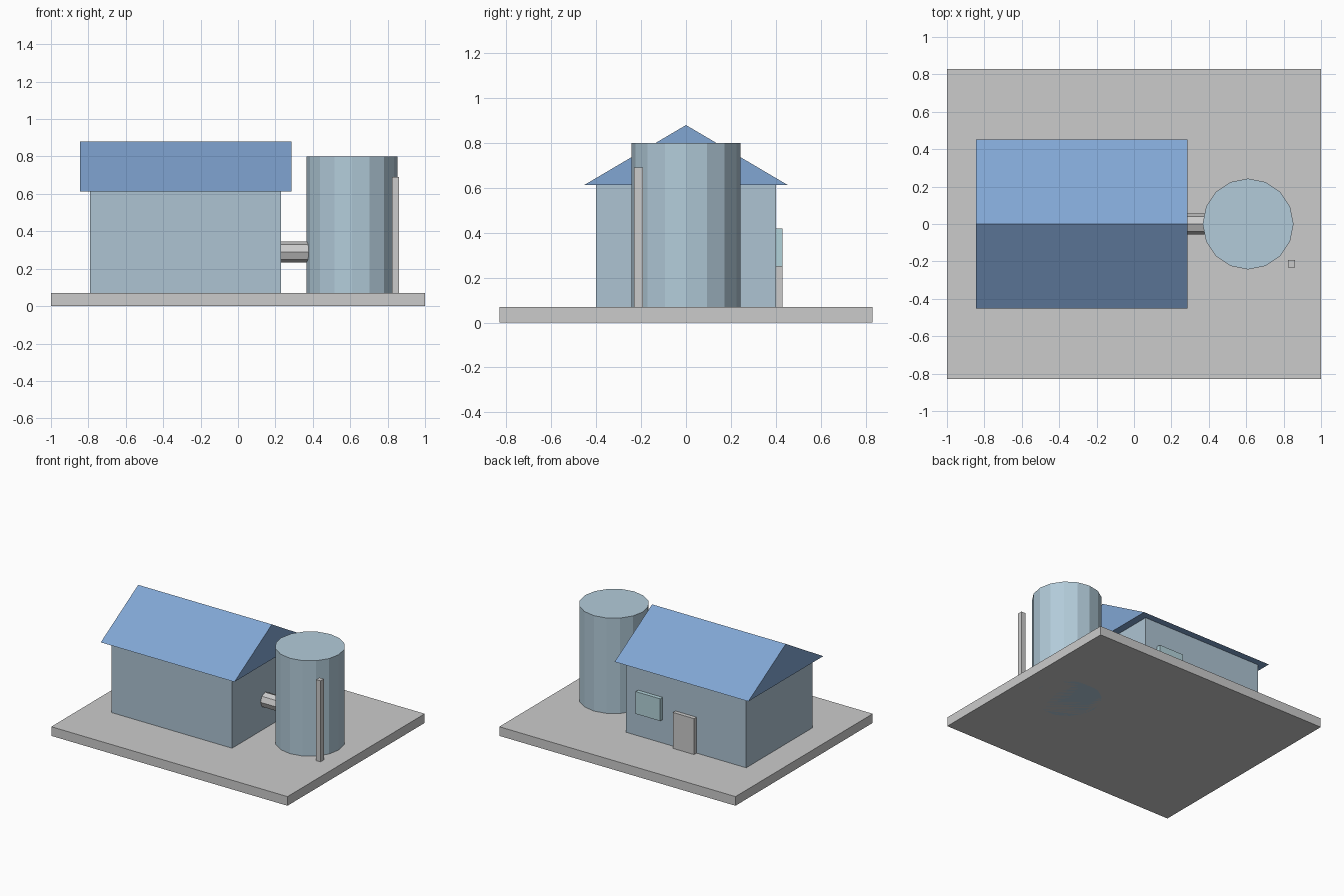
import bpy
import math

if "Cube" in bpy.data.objects:
    bpy.data.objects.remove(bpy.data.objects["Cube"])


def material(name, color):
    m = bpy.data.materials.new(name)
    m.diffuse_color = (*color, 1)
    m.use_nodes = True
    m.node_tree.nodes["Principled BSDF"].inputs["Base Color"].default_value = m.diffuse_color
    return m


def mesh_object(name, verts, faces, mat=None):
    me = bpy.data.meshes.new(name)
    me.from_pydata(verts, [], faces)
    ob = bpy.data.objects.new(name, me)
    bpy.context.collection.objects.link(ob)
    if mat:
        me.materials.append(mat)
    return ob


def box(name, x, y, z, mat=None):
    """Box from (min, max) ranges."""
    verts = [(a, b, c) for a in x for b in y for c in z]
    faces = [(0, 1, 3, 2), (4, 6, 7, 5), (0, 4, 5, 1),
             (2, 3, 7, 6), (0, 2, 6, 4), (1, 5, 7, 3)]
    return mesh_object(name, verts, faces, mat)


def cylinder(name, sides, radius, depth, center, rotation=(0, 0, 0), mat=None):
    bpy.ops.mesh.primitive_cylinder_add(vertices=sides, radius=radius, depth=depth,
                                        location=center, rotation=rotation)
    ob = bpy.context.object
    ob.name = name
    if mat:
        ob.data.materials.append(mat)
    return ob


wall_blue = material("wall_blue", (0.42, 0.55, 0.65))
roof_blue = material("roof_blue", (0.22, 0.38, 0.65))
tank_blue = material("tank_blue", (0.45, 0.60, 0.70))
glass = material("glass", (0.45, 0.65, 0.70))

# Ground slab
GROUND = 0.07
box("base_slab", (-1, 1), (-0.83, 0.83), (0, GROUND))

# House body
box("house_walls", (-0.79, 0.23), (-0.4, 0.4), (GROUND, 0.615), wall_blue)

# Gable roof as a solid prism
profile = [(-0.453, 0.613), (0.453, 0.613), (0, 0.88)]
roof_verts = [(x, y, z) for x in (-0.845, 0.287) for y, z in profile]
mesh_object("gable_roof", roof_verts,
            [(0, 2, 1), (3, 4, 5), (0, 1, 4, 3), (1, 2, 5, 4), (2, 0, 3, 5)], roof_blue)

# Door and window on the back wall
box("door", (-0.37, -0.19), (0.39, 0.43), (GROUND, 0.345))
box("window", (-0.083, 0.125), (0.39, 0.43), (0.25, 0.42), glass)

# Storage tank, connecting pipe and upright post
cylinder("tank", 16, 0.243, 0.80, (0.61, 0, 0.40), mat=tank_blue)
cylinder("pipe", 8, 0.056, 0.18, (0.30, 0, 0.29), (0, math.pi / 2, 0))
box("post", (0.824, 0.861), (-0.232, -0.192), (GROUND, 0.69))
